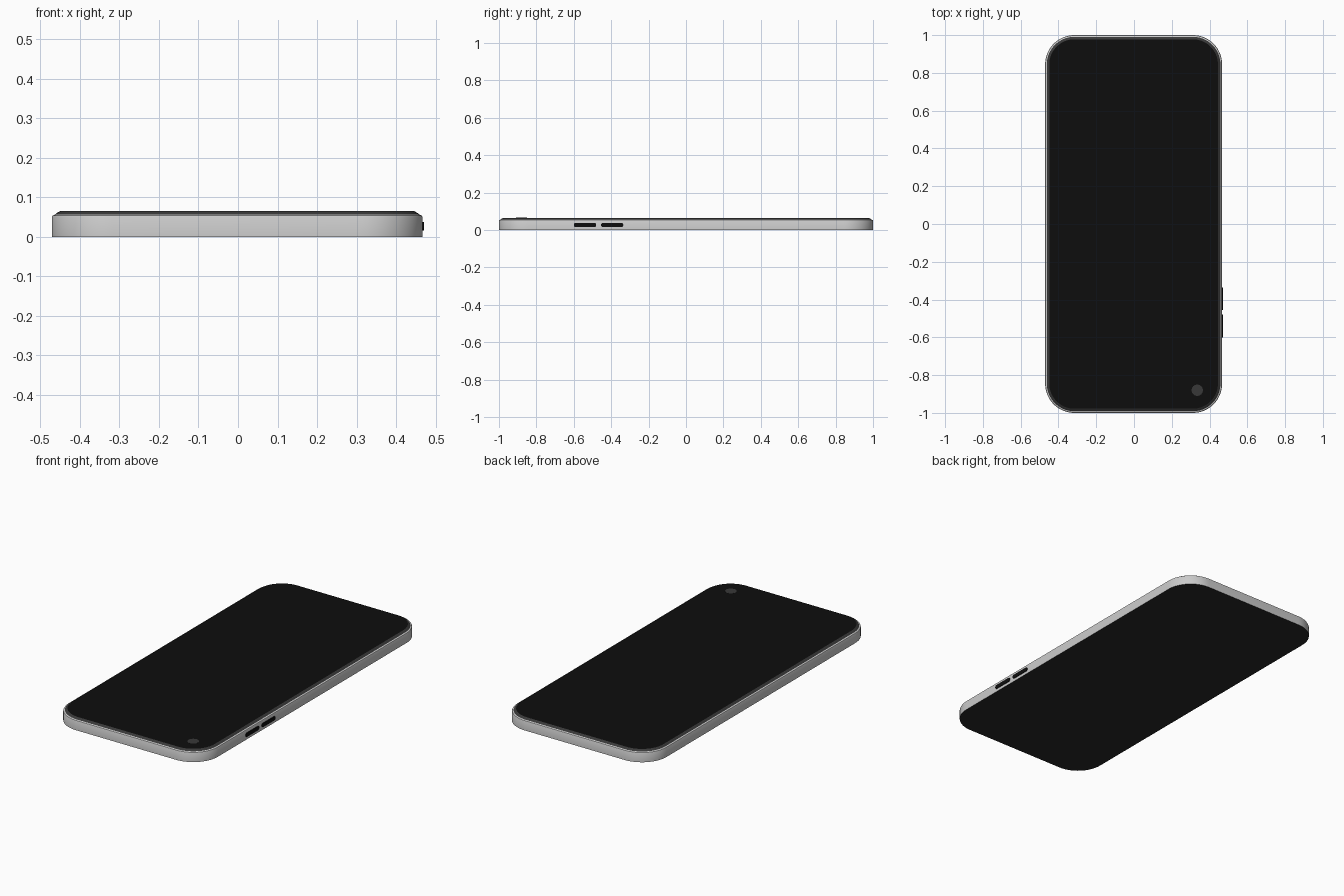
import bpy, bmesh, math

if "Cube" in bpy.data.objects:
    bpy.data.objects.remove(bpy.data.objects["Cube"])

CX, HW, HH, R = -0.002, 0.4685, 1.0, 0.155   # body centre, half sizes, corner radius


def material(name, v):
    m = bpy.data.materials.new(name)
    m.diffuse_color = (v, v, v, 1)
    m.use_nodes = True
    m.node_tree.nodes["Principled BSDF"].inputs["Base Color"].default_value = m.diffuse_color
    return m


def outline(hw, hh, r, seg=16):
    """Rounded rectangle, counter-clockwise."""
    pts = []
    for k, (sx, sy) in enumerate([(1, 1), (-1, 1), (-1, -1), (1, -1)]):
        for i in range(seg + 1):
            a = math.pi / 2 * (k + i / seg)
            pts.append((sx * (hw - r) + r * math.cos(a), sy * (hh - r) + r * math.sin(a)))
    return pts


def loft(name, profile, mat=None, size=(HW, HH, R), place=None, bottom=False, top=False, angle=40):
    """Stack rounded-rectangle rings given as (inset, height)."""
    place = place or (lambda u, v, h: (CX + u, v, h))
    hw, hh, r = size
    bm = bmesh.new()
    rings = [[bm.verts.new(place(u, v, h)) for u, v in outline(hw - d, hh - d, r - d)]
             for d, h in profile]
    for a, b in zip(rings, rings[1:]):
        for i in range(len(a)):
            j = (i + 1) % len(a)
            bm.faces.new((a[i], a[j], b[j], b[i]))
    if bottom:
        bm.faces.new(rings[0][::-1])
    if top:
        bm.faces.new(rings[-1])
    me = bpy.data.meshes.new(name)
    bm.to_mesh(me)
    bm.free()
    ob = bpy.data.objects.new(name, me)
    bpy.context.collection.objects.link(ob)
    if mat:
        me.materials.append(mat)
    bpy.context.view_layer.objects.active = ob
    ob.select_set(True)
    bpy.ops.object.shade_smooth_by_angle(angle=math.radians(angle))
    ob.select_set(False)
    return ob


rim_mat = material("rim_dark", 0.04)
screen_mat = material("screen_black", 0.004)
back_mat = material("back_dark", 0.02)
lens_mat = material("lens_grey", 0.04)

# metal side band
loft("side_frame", [(0, 0), (0, 0.05), (0.002, 0.054), (0.009, 0.057)])
# back panel
loft("back_panel", [(0, 0)], back_mat, bottom=True)
# sloping bezel and flat screen
loft("bezel", [(0.009, 0.057), (0.0125, 0.0605), (0.022, 0.0655)], rim_mat)
loft("screen", [(0.022, 0.0655)], screen_mat, top=True)

# front camera dot
loft("front_camera", [(0, 0.065), (0, 0.066)], lens_mat, (0.03, 0.03, 0.03),
     lambda u, v, h: (0.335 + u, -0.88 + v, h), top=True)

# side buttons on the right edge
for n, y in enumerate((-0.54, -0.395), 1):
    loft(f"side_button_{n}", [(0, 0.46), (0, 0.4705)], screen_mat, (0.06, 0.011, 0.0105),
         lambda u, v, h, y=y: (h, y + u, 0.027 + v), top=True)
